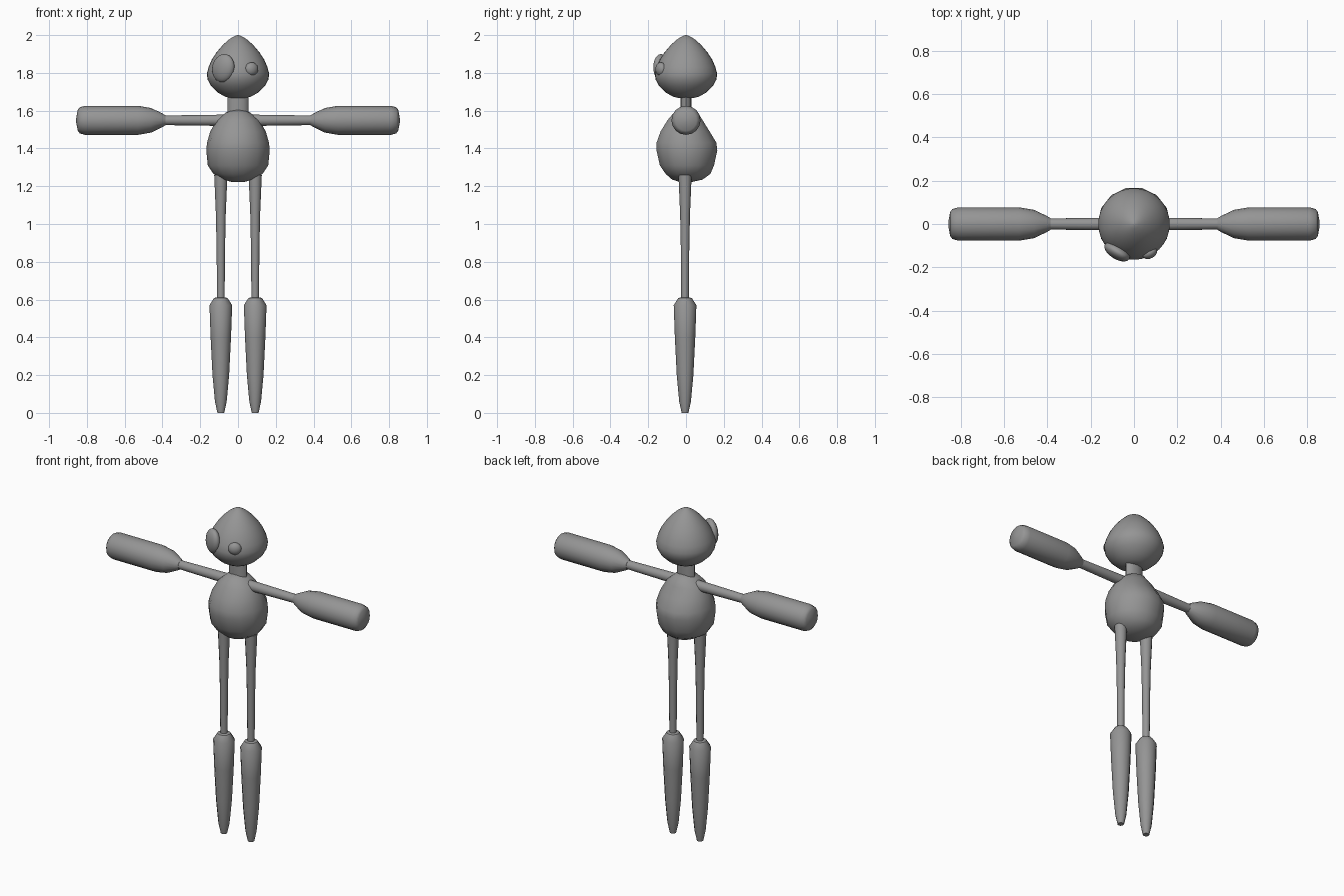
import bpy, bmesh, math
from mathutils import Vector, Matrix

cube = bpy.data.objects.get("Cube")
if cube:
    bpy.data.objects.remove(cube)

grey = bpy.data.materials.new("plain grey")
grey.use_nodes = True
COLOUR = (0.3, 0.3, 0.3, 1)
grey.diffuse_color = COLOUR
grey.node_tree.nodes["Principled BSDF"].inputs["Base Color"].default_value = COLOUR


def finish(name, bm, angle):
    """Turn a bmesh into a smooth-shaded grey object."""
    bmesh.ops.recalc_face_normals(bm, faces=bm.faces)
    mesh = bpy.data.meshes.new(name)
    bm.to_mesh(mesh)
    bm.free()
    mesh.materials.append(grey)
    obj = bpy.data.objects.new(name, mesh)
    bpy.context.collection.objects.link(obj)
    bpy.ops.object.select_all(action='DESELECT')
    obj.select_set(True)
    bpy.context.view_layer.objects.active = obj
    bpy.ops.object.shade_smooth_by_angle(angle=math.radians(angle))
    return obj


def loft(name, rings, sides=16, matrix=Matrix(), angle=40):
    """Stack rings of (height, x radius, front depth, back depth) and cap the ends."""
    bm = bmesh.new()
    loops = []
    for h, rx, front, back in rings:
        loop = []
        for i in range(sides):
            a = math.tau * i / sides
            s = math.sin(a)
            loop.append(bm.verts.new((rx * math.cos(a), s * (back if s > 0 else front), h)))
        loops.append(loop)
    for low, high in zip(loops, loops[1:]):
        for i in range(sides):
            j = (i + 1) % sides
            bm.faces.new((low[i], low[j], high[j], high[i]))
    bm.faces.new(loops[0])
    bm.faces.new(loops[-1])
    bm.transform(matrix)
    return finish(name, bm, angle)


def lathe(name, profile, **options):
    return loft(name, [(h, r, r, r) for h, r in profile], **options)


def eye(name, centre, width, height, depth, tilt):
    """Flattened ball lying against the head, facing away from its axis."""
    bm = bmesh.new()
    bmesh.ops.create_uvsphere(bm, u_segments=20, v_segments=12, radius=1)
    turn = math.atan2(centre[0], -centre[1])
    bm.transform(Matrix.Translation(Vector(centre)) @ Matrix.Rotation(turn, 4, 'Z')
                 @ Matrix.Rotation(tilt, 4, 'Y') @ Matrix.Diagonal((width, depth, height, 1)))
    finish(name, bm, 60)


# Egg-shaped head
lathe("head", [(1.667, 0.04), (1.675, 0.07), (1.695, 0.105), (1.73, 0.142), (1.765, 0.161),
               (1.795, 0.165), (1.83, 0.156), (1.87, 0.139), (1.91, 0.113), (1.945, 0.083),
               (1.975, 0.051), (1.993, 0.022), (2.0, 0.004)], sides=32, angle=60)

# Mismatched eyes
eye("right_eye", (-0.078, -0.128, 1.825), 0.065, 0.076, 0.034, 0.35)
eye("left_eye", (0.072, -0.133, 1.82), 0.037, 0.036, 0.026, 0)

# Flattened neck and pear-shaped torso
loft("neck", [(1.56, 0.056, 0.03, 0.03), (1.70, 0.056, 0.03, 0.03)], sides=12)
loft("torso", [(1.222, 0.03, 0.03, 0.03), (1.235, 0.08, 0.075, 0.09), (1.265, 0.13, 0.11, 0.132),
               (1.31, 0.16, 0.142, 0.152), (1.39, 0.168, 0.16, 0.17), (1.43, 0.164, 0.16, 0.165),
               (1.49, 0.147, 0.138, 0.128), (1.55, 0.113, 0.1, 0.09), (1.59, 0.065, 0.065, 0.065),
               (1.603, 0.03, 0.03, 0.03)], sides=14, angle=60)

# Arms with mitts and legs with tapered boots
for side, sign in (("left", 1), ("right", -1)):
    sideways = Matrix.Translation((0, 0, 1.549)) @ Matrix.Rotation(sign * math.pi / 2, 4, 'Y')
    lathe(side + "_arm", [(0.07, 0.03), (0.42, 0.025)], matrix=sideways)
    lathe(side + "_mitt", [(0.385, 0.027), (0.4, 0.036), (0.46, 0.065), (0.53, 0.077),
                           (0.81, 0.077), (0.838, 0.069), (0.848, 0.056), (0.857, 0.01)],
          matrix=sideways)
    stand = Matrix.Translation((sign * 0.091, -0.005, 0))
    lathe(side + "_leg", [(0.58, 0.02), (0.85, 0.022), (1.05, 0.026), (1.26, 0.035)],
          sides=12, matrix=stand)
    lathe(side + "_boot", [(0, 0.018), (0.06, 0.031), (0.2, 0.044), (0.4, 0.054),
                           (0.57, 0.06), (0.608, 0.036), (0.612, 0.02)],
          sides=12, matrix=stand)
